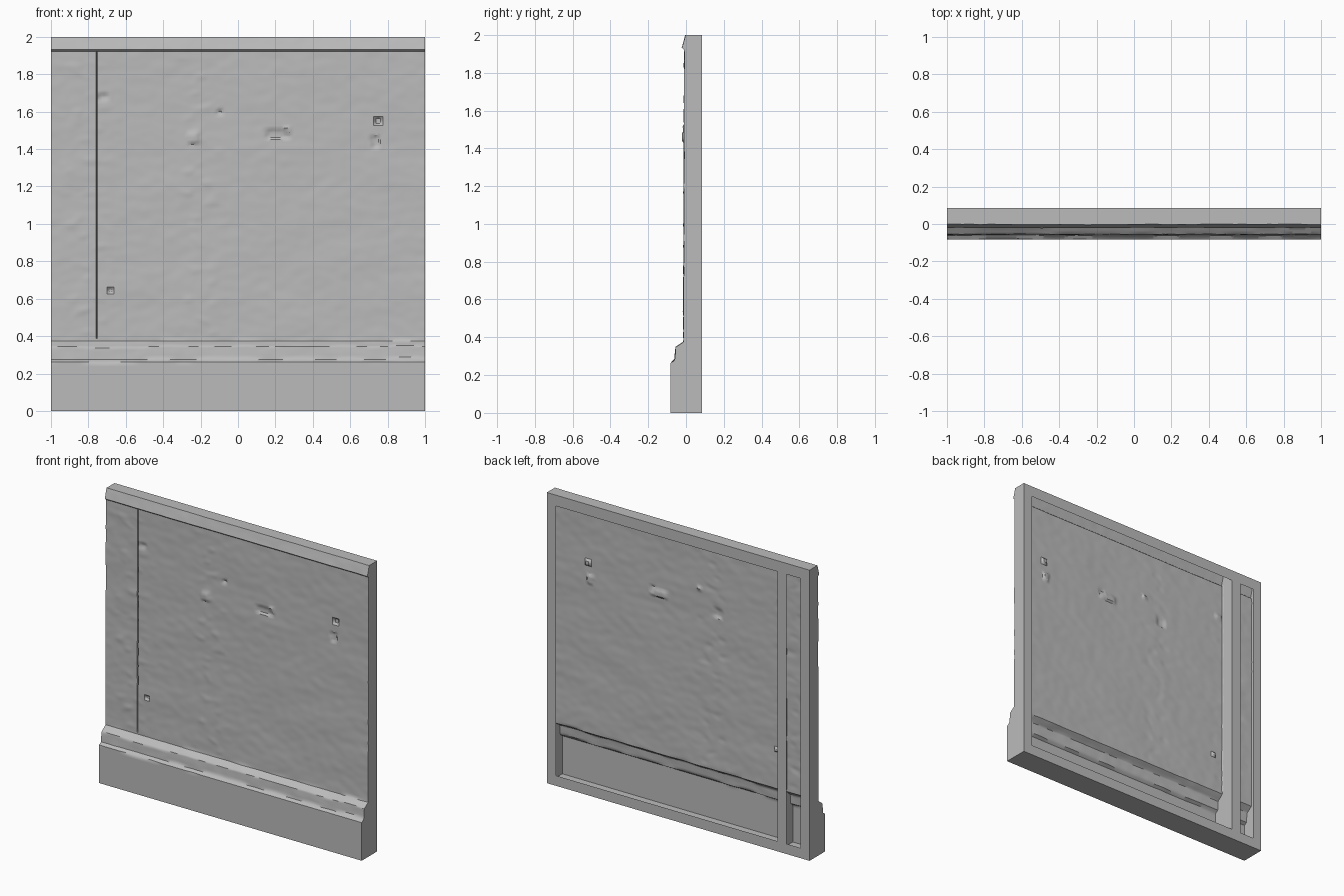
import bpy, bmesh, math
from mathutils import noise, Vector

cube = bpy.data.objects.get("Cube")
if cube:
    bpy.data.objects.remove(cube)

plaster = bpy.data.materials.new("grey plaster")
plaster.use_nodes = True
GREY = (0.5, 0.5, 0.5, 1)
plaster.diffuse_color = GREY
plaster.node_tree.nodes["Principled BSDF"].inputs["Base Color"].default_value = GREY

BACK, SEAM, RIM = 0.085, -0.755, 0.07
# wall section as (height, depth): plinth, stepped moulding, wall, top band
PROFILE = [(0, -.083), (.262, -.083), (.275, -.06), (.345, -.055), (.375, -.013),
           (1.922, -.009), (1.932, -.021), (2, -.002)]
# plaster chips as (x, z, half width, half height, depth)
CHIPS = [(-.1, 1.6, .014, .012, .012), (.21, 1.48, .06, .022, .01),
         (.26, 1.5, .02, .02, -.007), (.75, 1.55, .018, .018, .014),
         (.735, 1.44, .02, .028, .01), (-.68, .645, .013, .013, .014),
         (-.72, 1.68, .025, .018, .009), (-.24, 1.46, .03, .03, -.008)]


def section(z):
    for (z0, y0), (z1, y1) in zip(PROFILE, PROFILE[1:]):
        if z <= z1:
            return y0 + (y1 - y0) * (z - z0) / (z1 - z0)
    return PROFILE[-1][1]


def wobble(x, z, scale, seed):
    return noise.noise(Vector((x * scale, seed, z * scale)))


def surface(x, z):
    """Depth of the weathered front at a point."""
    edge = max(0, 1 - abs(z - .32) / .2)
    y = section(z + edge * .012 * wobble(x, z, 5, 3))
    if z > .27:
        y += .003 * wobble(x, z * 1.8, 3, 1) + .0015 * wobble(x, z * 1.5, 14, 2)
    if .4 < z < 1.9:
        # rough patches, strongest around the worn column left of centre
        worn = math.exp(-((x + .2) / .13) ** 2) + math.exp(-((x + .8) / .15) ** 2)
        y -= .008 * worn * max(0, wobble(x, z * 1.6, 11, 5) - .15)
        for cx, cz, w, h, d in CHIPS:
            r = max(abs(x - cx) / w, abs(z - cz) / h) + .25 * wobble(x, z, 40, 7)
            y += d * min(1, max(0, (1.15 - r) * 3))
    if .39 < z < 1.925 and abs(x - SEAM) < .001:
        y += .012
    return y


def steps(lo, hi, count, extra):
    even = [lo + (hi - lo) * i / count for i in range(count + 1)]
    keep = [v for v in even if all(abs(v - e) > .002 for e in extra)]
    return sorted(keep + extra)


def make(name, bm):
    mesh = bpy.data.meshes.new(name)
    bm.to_mesh(mesh)
    bm.free()
    mesh.materials.append(plaster)
    ob = bpy.data.objects.new(name, mesh)
    bpy.context.collection.objects.link(ob)
    return ob


xs = steps(-1, 1, 160, [SEAM - .004, SEAM, SEAM + .004])
zs = steps(0, 2, 160, [z for z, y in PROFILE[1:-1]])

# weathered front sheet with side, top and bottom walls drawn back from its border
bm = bmesh.new()
grid = [[bm.verts.new((x, surface(x, z), z)) for x in xs] for z in zs]
for low, high in zip(grid, grid[1:]):
    for i in range(len(xs) - 1):
        bm.faces.new((low[i], low[i + 1], high[i + 1], high[i]))
border = [e for e in bm.edges if e.is_boundary]
out = bmesh.ops.extrude_edge_only(bm, edges=border)["geom"]
for v in out:
    if isinstance(v, bmesh.types.BMVert):
        v.co.y = BACK
bmesh.ops.recalc_face_normals(bm, faces=bm.faces)
front = make("wall_shell", bm)
bpy.ops.object.select_all(action='DESELECT')
front.select_set(True)
bpy.context.view_layer.objects.active = front
bpy.ops.object.shade_smooth_by_angle(angle=math.radians(35))

# inner partition behind the vertical seam
bm = bmesh.new()
pairs = [(bm.verts.new((SEAM, surface(SEAM, z), z)), bm.verts.new((SEAM, BACK, z))) for z in zs]
for (a, b), (c, d) in zip(pairs, pairs[1:]):
    bm.faces.new((a, c, d, b))
make("seam_partition", bm)

# flat back rim around the two openings
bm = bmesh.new()
columns = [-1, -1 + RIM, SEAM - RIM, SEAM, 1 - RIM, 1]
rows = [0, RIM, 2 - RIM - .005, 2]
net = [[bm.verts.new((x, BACK, z)) for x in columns] for z in rows]
for j in range(3):
    for i in range(5):
        if j == 1 and i in (1, 3):
            continue
        bm.faces.new((net[j][i], net[j + 1][i], net[j + 1][i + 1], net[j][i + 1]))
make("back_rim", bm)
